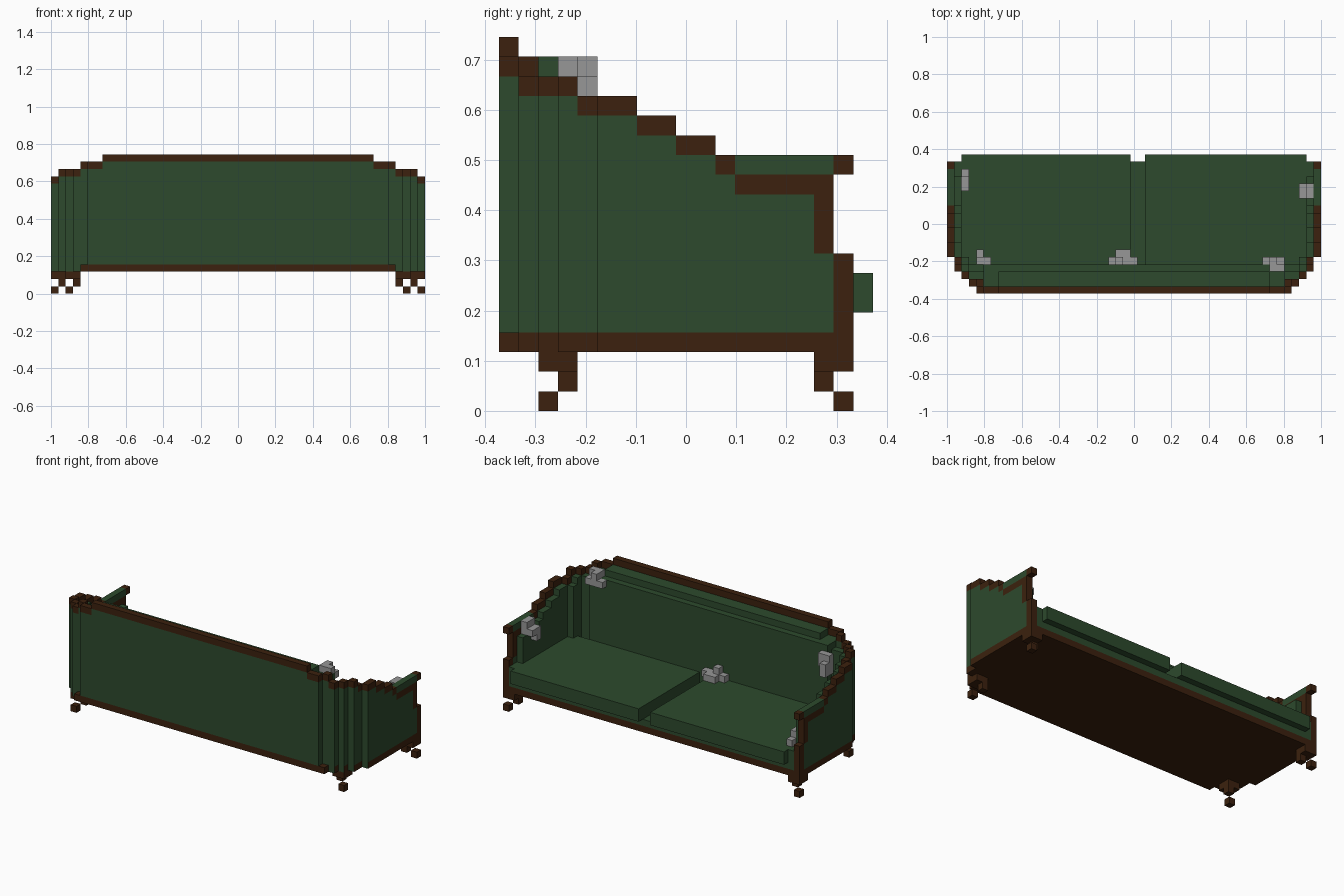
import bpy, bmesh

old = bpy.data.objects.get("Cube")
if old:
    bpy.data.objects.remove(old, do_unlink=True)

V = 2 / 51                      # edge of one block
NX, NY = 51, 19                 # blocks across and deep


def material(name, rgb):
    m = bpy.data.materials.new(name)
    m.use_nodes = True
    m.diffuse_color = (*rgb, 1)
    bsdf = next(n for n in m.node_tree.nodes if n.type == 'BSDF_PRINCIPLED')
    bsdf.inputs["Base Color"].default_value = (*rgb, 1)
    bsdf.inputs["Roughness"].default_value = 0.9
    return m


GREEN = material("green fabric", (0.026, 0.068, 0.026))
BROWN = material("dark wood", (0.045, 0.0152, 0.0044))
GREY = material("grey stuffing", (0.31, 0.31, 0.31))


def blocks(name, mats, boxes, mirror=False, rule=None):
    """Object from boxes (x0, x1, y0, y1, z0, z1) in inclusive block indices."""
    bm = bmesh.new()
    todo = list(boxes)
    if mirror:
        todo += [(NX - 1 - b, NX - 1 - a, *rest) for a, b, *rest in boxes]
    for x0, x1, y0, y1, z0, z1 in todo:
        cube = bmesh.ops.create_cube(bm, size=1)["verts"]
        size = ((x1 + 1 - x0) * V, (y1 + 1 - y0) * V, (z1 + 1 - z0) * V)
        mid = ((x0 + x1 + 1 - NX) / 2 * V, (y0 + y1 + 1 - NY) / 2 * V, (z0 + z1 + 1) / 2 * V)
        bmesh.ops.scale(bm, vec=size, verts=cube)
        bmesh.ops.translate(bm, vec=mid, verts=cube)
    bm.normal_update()
    if rule:
        for f in bm.faces:
            f.material_index = rule(f)
    me = bpy.data.meshes.new(name)
    bm.to_mesh(me)
    bm.free()
    for m in mats:
        me.materials.append(m)
    ob = bpy.data.objects.new(name, me)
    bpy.context.scene.collection.objects.link(ob)
    return ob


# Outer shell columns on one side: x range, y range, height index of the wooden trim
SHELL = [
    (5, 6, 0, 0, 17), (4, 4, 1, 1, 17), (3, 3, 1, 1, 16), (2, 2, 2, 2, 16),
    (1, 1, 3, 3, 16), (1, 1, 4, 4, 15), (0, 0, 5, 6, 15), (0, 0, 7, 8, 14),
    (0, 0, 9, 10, 13), (0, 0, 11, 11, 12), (0, 0, 12, 15, 11),
]
blocks("side_panels", [GREEN],
       [(a, b, c, d, 4, t - 1) for a, b, c, d, t in SHELL] + [(0, 0, 16, 16, 4, 7)], True)
blocks("side_trim", [BROWN], [(a, b, c, d, t, t) for a, b, c, d, t in SHELL], True)
blocks("back_panel", [GREEN], [(7, 43, 0, 0, 4, 17)])
blocks("back_trim", [BROWN], [(7, 43, 0, 0, 18, 18)])

# Inner lining following the shell one block inside
LINING = [
    (3, 4, 2, 2, 15), (2, 2, 3, 3, 15), (2, 2, 4, 4, 14), (1, 1, 5, 6, 14),
    (1, 1, 7, 8, 13), (1, 1, 9, 10, 12), (1, 1, 11, 11, 11), (1, 1, 12, 15, 10),
    (1, 1, 16, 17, 6),
]
blocks("inner_lining", [GREEN], [(a, b, c, d, 4, t) for a, b, c, d, t in LINING], True)

# Arm fronts: stepped wooden posts, knobs and padded rests
blocks("arm_post", [BROWN], [(0, 0, 17, 17, 3, 7), (0, 0, 16, 16, 8, 11)], True)
blocks("arm_knob", [BROWN], [(0, 0, 17, 17, 12, 12)], True)
blocks("arm_pad", [GREEN], [(0, 0, 12, 16, 12, 12)], True)

# Wooden base following the rounded plan, fabric on the corner end faces
PLAN = [(5, 0, 0), (3, 1, 1), (2, 2, 2), (1, 3, 4), (0, 5, 16), (1, 17, 17)]


def corner_fabric(face):
    x = abs(face.calc_center_median().x)
    return 1 if face.normal.y < -0.5 and x > 0.85 else 0


blocks("base_frame", [BROWN], [(4, 46, 0, 17, 3, 3)])
blocks("base_corners", [BROWN, GREEN],
       [(a, 3, c, d, 3, 3) for a, c, d in PLAN if a < 4], True, corner_fabric)

# Seat platform, two cushions and the back cushion with its raised roll
blocks("seat_platform", [GREEN], [(2, 48, 3, 17, 4, 4)])
blocks("seat_cushion_right", [GREEN], [(2, 24, 4, 18, 5, 6)])
blocks("seat_cushion_left", [GREEN], [(27, 48, 4, 18, 5, 6)])
blocks("back_cushion", [GREEN], [(5, 45, 1, 3, 4, 16)])
blocks("back_cushion_roll", [GREEN], [(7, 43, 1, 2, 17, 17)])

# Stepped block legs
blocks("arm_legs", [BROWN],
       [(0, 1, 16, 17, 2, 2), (1, 1, 16, 16, 1, 1), (0, 0, 17, 17, 0, 0)], True)
blocks("corner_legs", [BROWN],
       [(2, 3, 2, 3, 2, 2), (3, 3, 3, 3, 1, 1), (2, 2, 2, 2, 0, 0)], True)

# Tufts of stuffing
TUFTS = {
    "tuft_right_arm": [(2, 2, 14, 16, 7, 7), (2, 2, 14, 15, 8, 8)],
    "tuft_left_arm": [(49, 49, 13, 14, 11, 12), (48, 48, 13, 13, 10, 11), (48, 48, 14, 14, 11, 11)],
    "tuft_back_right": [(4, 4, 4, 4, 13, 15), (4, 4, 5, 5, 13, 14), (5, 5, 4, 4, 14, 15)],
    "tuft_seat": [(22, 25, 4, 4, 7, 7), (23, 24, 5, 5, 7, 7), (23, 23, 4, 4, 8, 8)],
    "tuft_back_left": [(43, 45, 4, 4, 16, 16), (44, 44, 4, 4, 17, 17), (44, 45, 3, 3, 17, 17)],
}
for tuft, boxes in TUFTS.items():
    blocks(tuft, [GREY], boxes)
